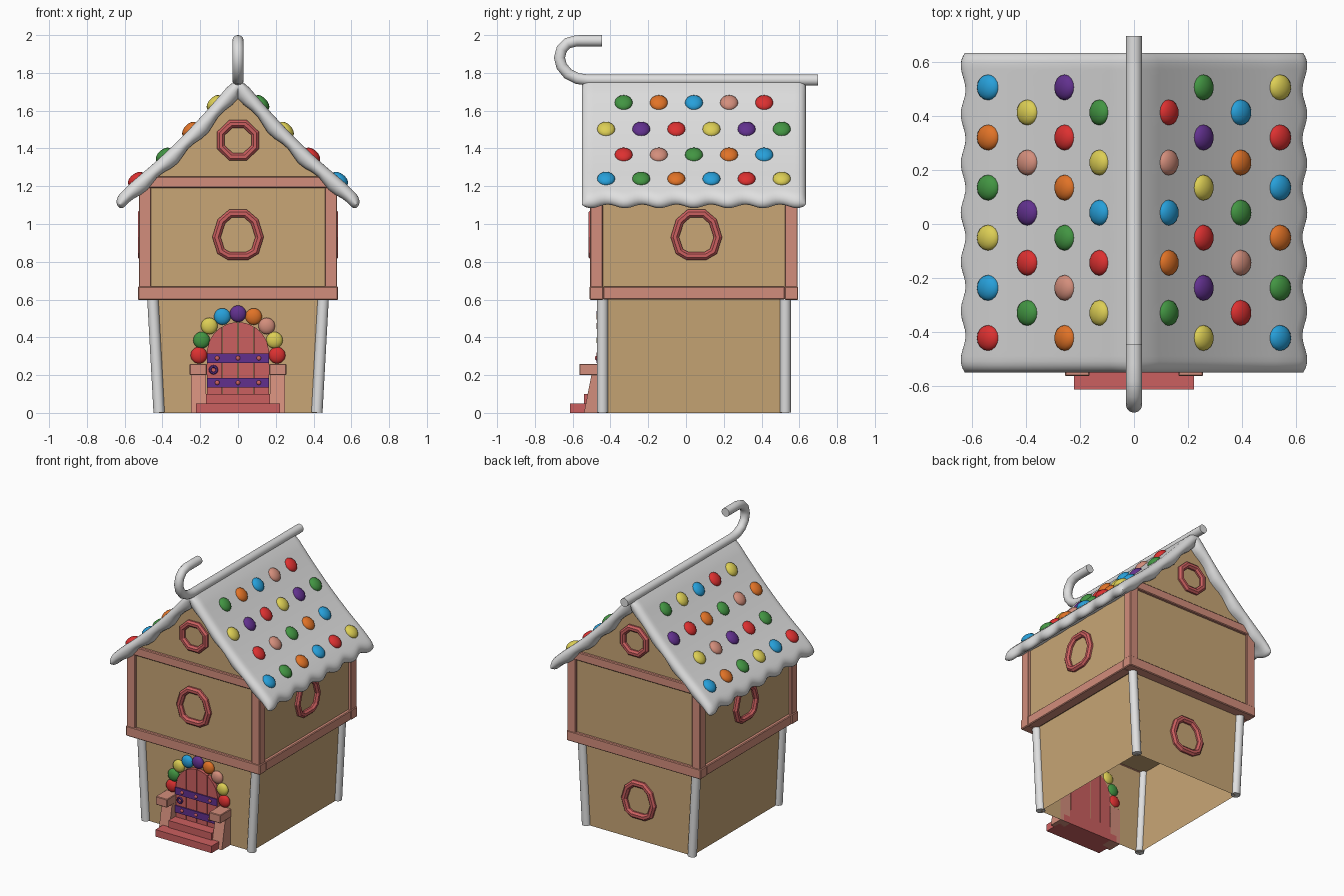
import bpy, bmesh, math
from mathutils import Vector, Matrix

if "Cube" in bpy.data.objects:
    bpy.data.objects.remove(bpy.data.objects["Cube"])

COLOURS = {
    "icing": (.74, .74, .74), "gingerbread": (.58, .38, .18), "pink": (.65, .27, .20),
    "coral": (.60, .115, .115), "purple": (.12, .03, .27), "blue": (.02, .35, .70),
    "green": (.055, .30, .055), "yellow": (.72, .62, .09), "orange": (.75, .17, .02),
    "red": (.72, .03, .03)}
MATS = {}
for n, c in COLOURS.items():
    MATS[n] = bpy.data.materials.new(n)
    MATS[n].diffuse_color = (*c, 1)
LETTER = dict(b="blue", g="green", y="yellow", o="orange", r="red", k="pink", p="purple")
CY = 0.042  # the house centre along y


def finish(name, bm, mat, smooth=False):
    bmesh.ops.recalc_face_normals(bm, faces=bm.faces)
    me = bpy.data.meshes.new(name)
    bm.to_mesh(me)
    bm.free()
    me.materials.append(MATS[mat])
    ob = bpy.data.objects.new(name, me)
    bpy.context.collection.objects.link(ob)
    if smooth:
        bpy.ops.object.select_all(action='DESELECT')
        ob.select_set(True)
        bpy.context.view_layer.objects.active = ob
        bpy.ops.object.shade_smooth_by_angle(angle=math.radians(50))
    return ob


def box(name, x, y, z, mat, bevel=0):
    bm = bmesh.new()
    mid = Vector([(a + b) / 2 for a, b in (x, y, z)])
    size = [abs(b - a) for a, b in (x, y, z)]
    bmesh.ops.create_cube(bm, size=1, matrix=Matrix.Translation(mid) @ Matrix.Diagonal((*size, 1)))
    if bevel:
        bmesh.ops.bevel(bm, geom=bm.edges[:], offset=bevel, segments=1, affect='EDGES')
    return finish(name, bm, mat)


def prism(name, pts, axis, a, b, mat):
    """Extrude a 2D outline along x (outline in y,z) or y (outline in x,z)."""
    place = (lambda p, d: (d, p[0], p[1])) if axis == 'x' else (lambda p, d: (p[0], d, p[1]))
    bm = bmesh.new()
    rows = [[bm.verts.new(place(p, d)) for p in pts] for d in (a, b)]
    for row in rows:
        bm.faces.new(row)
    for i in range(len(pts)):
        j = (i + 1) % len(pts)
        bm.faces.new((rows[0][i], rows[0][j], rows[1][j], rows[1][i]))
    return finish(name, bm, mat)


def tube(name, path, normal, r, sides, mat, closed=False, smooth=True):
    """Sweep a circle along a planar path."""
    bm, path, normal = bmesh.new(), [Vector(p) for p in path], Vector(normal)
    n, rings = len(path), []
    for i, p in enumerate(path):
        a = path[(i - 1) % n] if closed or i else p
        b = path[(i + 1) % n] if closed or i < n - 1 else p
        side = normal.cross((b - a).normalized())
        angs = [2 * math.pi * (k + .5) / sides for k in range(sides)]
        rings.append([bm.verts.new(p + r * (math.cos(t) * normal + math.sin(t) * side)) for t in angs])
    for i in range(n if closed else n - 1):
        A, B = rings[i], rings[(i + 1) % n]
        for k in range(sides):
            m = (k + 1) % sides
            bm.faces.new((A[k], A[m], B[m], B[k]))
    if not closed:
        bm.faces.new(rings[0])
        bm.faces.new(rings[-1])
    return finish(name, bm, mat, smooth)


def sweet(name, loc, scale, mat, angle=0):
    bm = bmesh.new()
    m = Matrix.Translation(loc) @ Matrix.Rotation(angle, 4, 'Y') @ Matrix.Diagonal((*scale, 1))
    bmesh.ops.create_uvsphere(bm, u_segments=16, v_segments=10, radius=1, matrix=m)
    return finish(name, bm, mat, True)


# Lower storey: flared walls, open underneath
bm = bmesh.new()
rows = [[bm.verts.new((sx * w, CY + sy * .484, z)) for sx, sy in ((-1, -1), (1, -1), (1, 1), (-1, 1))]
        for w, z in ((.418, 0), (.452, .62))]
for i in range(4):
    j = (i + 1) % 4
    bm.faces.new((rows[0][i], rows[0][j], rows[1][j], rows[1][i]))
finish("lower_walls", bm, "gingerbread")

# Upper storey with gables
prism("upper_walls", [(-.505, .605), (.505, .605), (.505, 1.2), (0, 1.70), (-.505, 1.2)],
      'y', CY - .532, CY + .532, "gingerbread")

# Beams, corner posts and leaning icing poles
for s, side in ((-1, "left"), (1, "right")):
    box(f"{side}_belt_beam", (s * .455, s * .528), (CY - .481, CY + .481), (.6, .668), "pink", .005)
    for t, end in ((-1, "front"), (1, "back")):
        y = CY + t * .484
        box(f"{end}_{side}_post", (s * .46, s * .525), (CY + t * .482, CY + t * .549), (.66, 1.195), "pink", .004)
        tube(f"{end}_{side}_icing_pole", [(s * .418, y, .002), (s * .452, y, .62)], (0, 1, 0), .03, 16, "icing")
for t, end in ((-1, "front"), (1, "back")):
    box(f"{end}_belt_beam", (-.53, .53), (CY + t * .48, CY + t * .552), (.598, .67), "pink", .005)
    box(f"{end}_gable_beam", (-.5, .5), (CY + t * .5, CY + t * .552), (1.19, 1.252), "pink", .005)


# Roof: a puffy curved sheet with scalloped eaves
def roof_z(x):
    x = abs(x)
    d = min(1, max(0, (x - .5) / .13))
    return 1.735 - 1.22 * x + .4 * x * x - .025 * d * d


def roof_normal(x):
    s = 1.22 - .8 * abs(x)
    v = Vector((math.copysign(s, x) if abs(x) > 1e-6 else 0, 0, 1))
    return v.normalized()


def puff(d):
    return math.sqrt(max(0, 1 - (1 - min(1, d / .045)) ** 2))


half = [i / 20 for i in range(1, 19)] + [.93, .95, .97, .985, .995, 1]
us = [-u for u in reversed(half)] + [0] + half
L = .593
tail = [1, .998, .99, .975, .955]
vs = [-v for v in tail] + [-.93 + 1.86 * i / 56 for i in range(57)] + tail[::-1]
bm = bmesh.new()
sheets = []
for top in (1, -1):
    grid = []
    for v in vs:
        end_x = .628 + .009 * math.cos(v * math.pi * 6.5)
        row = []
        for u in us:
            x = u * end_x
            f = puff((1 - abs(u)) * end_x * 1.3) * puff((1 - abs(v)) * L)
            h = .038 if top > 0 else .038 + .009 * math.sin(abs(u) * 8 * math.pi)
            p = Vector((x, CY + v * L, roof_z(x))) + roof_normal(x) * (top * h * f)
            row.append(bm.verts.new(p))
        grid.append(row)
    for A, B in zip(grid, grid[1:]):
        for i in range(len(us) - 1):
            bm.faces.new((A[i], A[i + 1], B[i + 1], B[i]))
bmesh.ops.remove_doubles(bm, verts=bm.verts, dist=1e-5)
finish("icing_roof", bm, "icing", True)

# Ridge pole curling into a cane hook at the front
hook = [(.698, 1.762), (-.52, 1.762), (-.575, 1.77), (-.625, 1.795), (-.658, 1.835), (-.67, 1.88),
        (-.658, 1.925), (-.628, 1.957), (-.58, 1.97), (-.52, 1.97), (-.445, 1.97)]
tube("ridge_cane", [(0, y, z) for y, z in hook], (1, 0, 0), .03, 16, "icing")

# Roof sweets, rows from ridge to eave, each listed back to front
ROWS = ((.12, "rkbog", "gybry"), (.25, "gpyrpy", "progko"), (.39, "bogkr", "ykprg"), (.538, "yrbogb", "bogybr"))
for r, (x, right, left) in enumerate(ROWS):
    for s, letters in ((1, right), (-1, left)):
        for i, c in enumerate(letters):
            y = CY + .093 * (len(letters) - 1 - 2 * i)
            n = roof_normal(s * x)
            px = s * (x - .02)
            loc = Vector((px, y, roof_z(px))) + n * .036
            sweet(f"roof_sweet_{r}_{i}_{'right' if s > 0 else 'left'}", loc, (.05, .048, .028),
                  LETTER[c], math.atan2(n.x, n.z))

# Window frames: rounded ten-sided rings and gable octagons
HALF = [(.04, .11), (.088, .068), (.114, -.015), (.09, -.09), (.048, -.114)]
RING = HALF + [(-a, b) for a, b in reversed(HALF)]
OCT = [(.098 * math.cos(math.pi * (k + .5) / 4), .094 * math.sin(math.pi * (k + .5) / 4)) for k in range(8)]


def window(name, pts, axis, loc):
    x, y, z = loc
    if axis == 'y':
        path, n = [(x + a, y, z + b) for a, b in pts], (0, 1, 0)
    else:
        path, n = [(x, y + a, z + b) for a, b in pts], (1, 0, 0)
    tube(name, path, n, .024, 8, "coral", closed=True, smooth=False)


window("front_window", RING, 'y', (0, CY - .535, .945))
window("back_window", RING, 'y', (0, CY + .487, .29))
window("left_window", RING, 'x', (-.508, .055, .945))
window("right_window", RING, 'x', (.508, .055, .945))
window("front_gable_window", OCT, 'y', (0, CY - .535, 1.443))
window("back_gable_window", OCT, 'y', (0, CY + .535, 1.443))

# Arched plank door with bands, studs and ring handle
for i, (a, b) in enumerate(((-.165, -.085), (-.081, -.002), (.002, .081), (.085, .165))):
    xs = [a + (b - a) * k / 6 for k in range(7)]
    arch = [(x, .31 + .17 * math.sqrt(max(0, 1 - (x / .166) ** 2))) for x in xs]
    prism(f"door_plank_{i}", [(b, .09), (a, .09)] + arch, 'y', -.467, -.44, "coral")
for i, z in enumerate((.16, .29)):
    box(f"door_band_{i}", (-.165, .165), (-.475, -.466), (z - .025, z + .025), "purple")
    for k in (-1, 0, 1):
        sweet(f"door_stud_{i}_{k + 1}", (k * .11, -.475, z), (.012, .008, .012), "coral")
tube("door_handle", [(-.13 + .018 * math.cos(t * math.pi / 6), -.472, .228 + .018 * math.sin(t * math.pi / 6))
                     for t in range(12)], (0, 1, 0), .007, 6, "purple", closed=True)

# Sweets around the door
ARCH = [(.207, .305, "rr"), (.193, .385, "gy"), (.152, .46, "yk"), (.083, .51, "bo")]
for i, (x, z, c) in enumerate(ARCH):
    sweet(f"door_sweet_left_{i}", (-x, -.45, z), (.044, .024, .044), LETTER[c[0]])
    sweet(f"door_sweet_right_{i}", (x, -.45, z), (.044, .024, .044), LETTER[c[1]])
sweet("door_sweet_top", (0, -.45, .525), (.044, .024, .044), "purple")

# Steps and side railings
box("lower_step", (-.222, .222), (-.615, -.44), (0, .05), "coral")
box("upper_step", (-.17, .17), (-.54, -.44), (.05, .1), "coral")
for s, side in ((-1, "left"), (1, "right")):
    prism(f"{side}_railing", [(-.54, 0), (-.44, 0), (-.44, .205), (-.5, .205)], 'x', s * .17, s * .25, "pink")
    box(f"{side}_railing_cap", (s * .165, s * .256), (-.565, -.44), (.2, .26), "pink", .004)

for m in bpy.data.materials:
    if m.users and not m.is_grease_pencil:
        m.use_nodes = True
        m.node_tree.nodes["Principled BSDF"].inputs["Base Color"].default_value = m.diffuse_color
